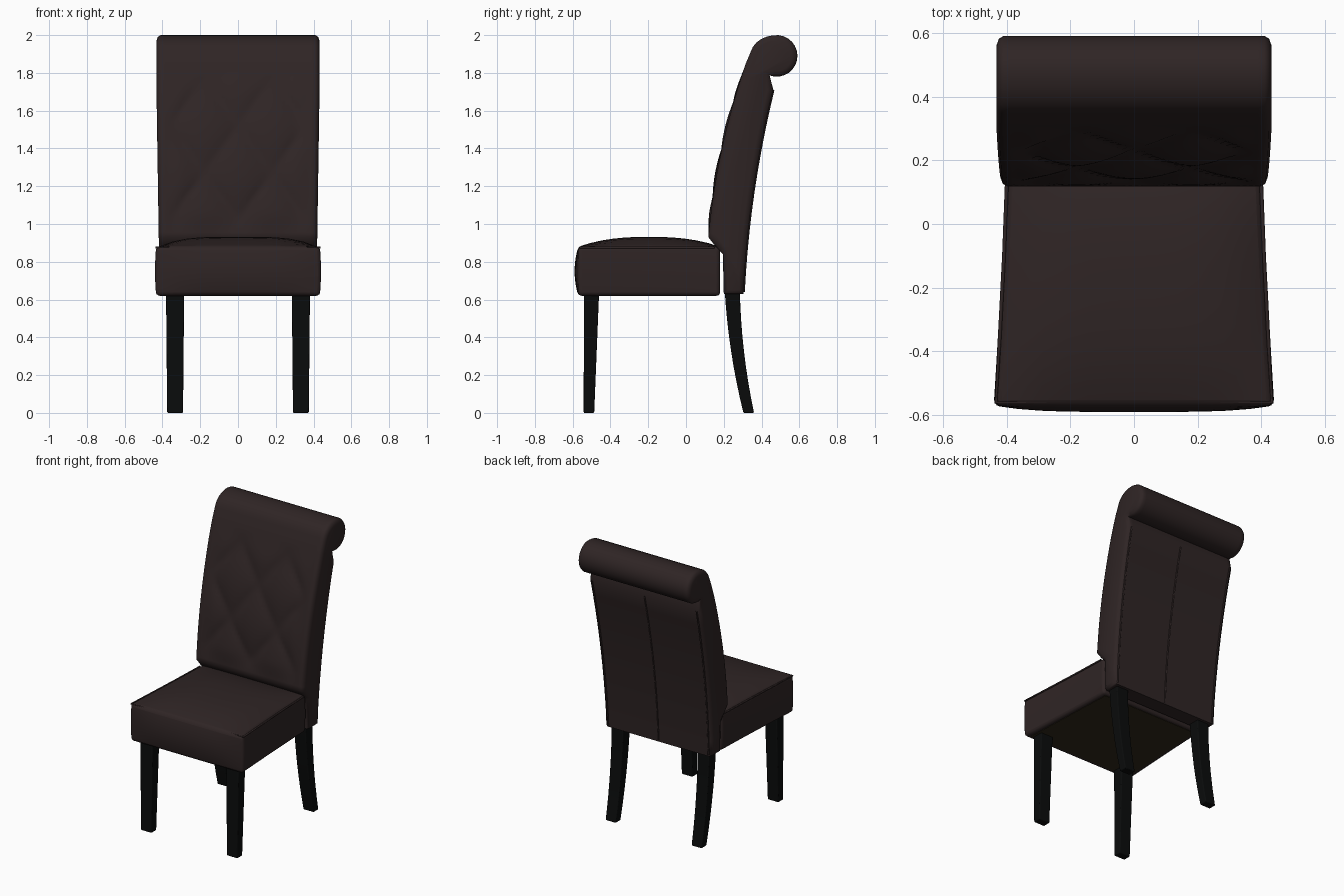
import bpy, bmesh, math

cube = bpy.data.objects.get("Cube")
if cube:
    bpy.data.objects.remove(cube, do_unlink=True)


def material(name, rgb, roughness=0.8):
    m = bpy.data.materials.new(name)
    m.use_nodes = True
    m.diffuse_color = (*rgb, 1)
    bsdf = m.node_tree.nodes["Principled BSDF"]
    bsdf.inputs["Base Color"].default_value = (*rgb, 1)
    bsdf.inputs["Roughness"].default_value = roughness
    return m


LEATHER = material("dark brown leather", (0.028, 0.018, 0.018))
WOOD = material("black wood", (0.003, 0.0035, 0.0035))
LINING = material("olive lining", (0.030, 0.022, 0.010))


def finish(name, bm, mat, bevel=0.0, angle=40):
    bmesh.ops.recalc_face_normals(bm, faces=bm.faces)
    mesh = bpy.data.meshes.new(name)
    bm.to_mesh(mesh)
    bm.free()
    mesh.materials.append(mat)
    ob = bpy.data.objects.new(name, mesh)
    bpy.context.collection.objects.link(ob)
    if bevel:
        mod = ob.modifiers.new("soft edges", "BEVEL")
        mod.width = bevel
        mod.segments = 3
        mod.limit_method = "ANGLE"
        mod.angle_limit = math.radians(50)
    bpy.ops.object.select_all(action="DESELECT")
    ob.select_set(True)
    bpy.context.view_layer.objects.active = ob
    bpy.ops.object.shade_smooth_by_angle(angle=math.radians(angle))
    return ob


def cord(name, points, radius, cyclic=False):
    curve = bpy.data.curves.new(name, "CURVE")
    curve.dimensions = "3D"
    curve.bevel_depth = radius
    curve.bevel_resolution = 1
    line = curve.splines.new("POLY")
    line.points.add(len(points) - 1)
    for p, co in zip(line.points, points):
        p.co = (*co, 1)
    line.use_cyclic_u = cyclic
    curve.materials.append(LEATHER)
    ob = bpy.data.objects.new(name, curve)
    bpy.context.collection.objects.link(ob)


# Seat cushion: tapered block with crowned top and bulging front
def seat_half_width(y):
    t = (0.18 - y) / 0.76
    return 0.398 + 0.037 * t ** 1.3


def seat_crown(u, v):
    return 0.052 * (1 - u ** 4) * (1 - abs(v) ** 2.5)


bm = bmesh.new()
bmesh.ops.create_cube(bm, size=2)
bmesh.ops.subdivide_edges(bm, edges=bm.edges, cuts=11, use_grid_fill=True)
for vert in bm.verts:
    u, v, w = vert.co
    y = -0.195 + 0.375 * v
    x = u * (seat_half_width(y) + 0.006 * (1 - w * w))
    if v < -0.99:
        y -= 0.02 * (1 - w * w) * (1 - u ** 4)
    z = 0.75 + 0.13 * w
    if w > 0.99:
        z += seat_crown(u, v)
    vert.co = (x, y, z)
finish("seat_cushion", bm, LEATHER, 0.018)

# Piping round the upper edge of the seat
rim = [(s * seat_half_width(y), y, 0.875)
       for s, ys in ((-1, (0.15, -0.1, -0.35, -0.56)), (1, (-0.56, -0.35, -0.1, 0.15)))
       for y in ys]
cord("seat_piping", rim, 0.006)

# Lining under the seat
bm = bmesh.new()
bm.faces.new([bm.verts.new(p) for p in
              ((-0.40, -0.54, 0.618), (0.40, -0.54, 0.618), (0.37, 0.16, 0.618), (-0.37, 0.16, 0.618))])
base = bmesh.ops.extrude_face_region(bm, geom=bm.faces[:])
for g in base["geom"]:
    if isinstance(g, bmesh.types.BMVert):
        g.co.z += 0.006
finish("seat_lining", bm, LINING)


# Backrest: side outline swept across the width, with a tufted front
def front_y(z):
    t = z - 1
    return 0.125 + 0.1065 * t + 0.14 * t * t


def back_y(z):
    t = z - 0.63
    return 0.305 + 0.0474 * t + 0.091 * t * t


def half_width(z):
    return 0.393 + 0.017 * min(1, max(0, (z - 0.63) / 1.1))


def tuft(x, z):
    a = math.pi * (x / 0.36 + (z - 1.02) / 0.50)
    b = math.pi * (x / 0.36 - (z - 1.02) / 0.50)
    pillow = abs(math.sin(a) * math.sin(b)) ** 0.5
    fade = min(1, max(0, (z - 0.95) / 0.1)) * min(1, max(0, (1.82 - z) / 0.15))
    fade *= min(1, max(0, (0.38 - abs(x)) / 0.08))
    return fade * (0.016 - 0.026 * pillow)


outline = [(0.20, 0.63), (0.195, 0.84), (0.15, 0.89)]
rows = 36
outline += [(front_y(z), z) for z in (0.93 + 0.92 * i / rows for i in range(rows + 1))]
front_rows = range(3, len(outline))
for i in range(21):
    a = math.radians(168 - 278 * i / 20)
    rx = 0.14 if math.cos(a) < 0 and math.sin(a) > 0 else 0.11
    outline.append((0.48 + rx * math.cos(a), 1.89 + 0.11 * math.sin(a)))
outline += [(back_y(z), z) for z in (1.71 - 1.08 * i / 10 for i in range(11))]

bm = bmesh.new()
cols = 40
rings = []
for c in range(cols + 1):
    s = 2 * c / cols - 1
    ring = []
    for i, (y, z) in enumerate(outline):
        x = s * half_width(z)
        if i in front_rows:
            y += tuft(x, z)
        ring.append(bm.verts.new((x, y, z)))
    rings.append(ring)
n = len(outline)
for r0, r1 in zip(rings, rings[1:]):
    for i in range(n):
        j = (i + 1) % n
        bm.faces.new((r0[i], r0[j], r1[j], r1[i]))
caps = [bm.faces.new(rings[0]), bm.faces.new(rings[-1])]
bmesh.ops.recalc_face_normals(bm, faces=bm.faces)
# Puffed side panels
for size, puff in ((0.008, 0.014), (0.022, 0.008)):
    bmesh.ops.inset_individual(bm, faces=caps, thickness=size, depth=puff, use_even_offset=False)
finish("backrest", bm, LEATHER, 0, 50)

# Rear seams: one in the middle and one along each edge
seam_z = [0.64 + 1.07 * i / 10 for i in range(11)]
for name, s in (("middle", 0), ("left", 0.99), ("right", -0.99)):
    cord(f"rear_seam_{name}", [(s * half_width(z), back_y(z), z) for z in seam_z], 0.006)


# Legs: square sections lofted along a path of (y, z, half width, half depth)
def leg(name, x, path):
    bm = bmesh.new()
    prev = None
    for y, z, hx, hy in path:
        ring = [bm.verts.new((x + a * hx, y + b * hy, z))
                for a, b in ((-1, -1), (1, -1), (1, 1), (-1, 1))]
        if prev:
            for i in range(4):
                j = (i + 1) % 4
                bm.faces.new((prev[i], prev[j], ring[j], ring[i]))
        else:
            bm.faces.new(ring)
        prev = ring
    bm.faces.new(prev)
    finish(name, bm, WOOD, 0.006, 35)


front_path = [(-0.50, 0.64, 0.048, 0.040), (-0.514, 0, 0.042, 0.028)]
rear_path = []
for i in range(9):
    t = i / 8
    rear_path.append((0.245 + 0.025 * t + 0.062 * t * t, 0.65 * (1 - t),
                      0.046 - 0.006 * t, 0.040 - 0.012 * t))
for side, s in (("left", 1), ("right", -1)):
    leg(f"front_leg_{side}", s * 0.333, front_path)
    leg(f"rear_leg_{side}", s * 0.333, rear_path)
